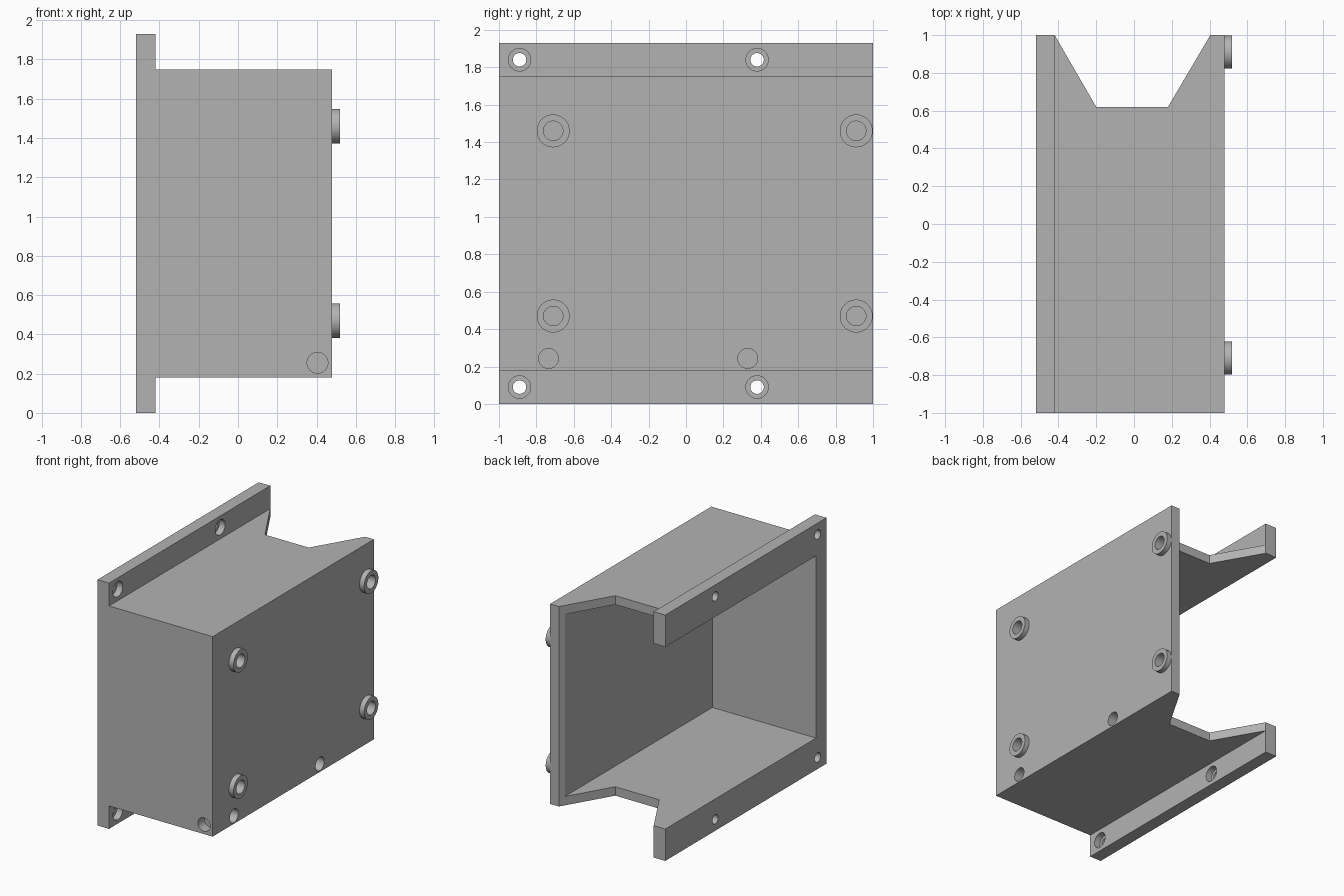
import bpy, bmesh
from mathutils import Matrix, Vector

if "Cube" in bpy.data.objects:
    bpy.data.objects.remove(bpy.data.objects["Cube"], do_unlink=True)

grey = bpy.data.materials.new("plain grey")
grey.use_nodes = True
grey.diffuse_color = (0.45, 0.45, 0.45, 1)
grey.node_tree.nodes["Principled BSDF"].inputs["Base Color"].default_value = grey.diffuse_color


def make(name, bm):
    bmesh.ops.recalc_face_normals(bm, faces=bm.faces)
    mesh = bpy.data.meshes.new(name)
    bm.to_mesh(mesh)
    bm.free()
    mesh.materials.append(grey)
    obj = bpy.data.objects.new(name, mesh)
    bpy.context.collection.objects.link(obj)
    return obj


def prism(name, points, sweep):
    """Extrude a closed outline along a vector."""
    bm = bmesh.new()
    face = bm.faces.new([bm.verts.new(p) for p in points])
    new = bmesh.ops.extrude_face_region(bm, geom=[face])["geom"]
    bmesh.ops.translate(bm, vec=sweep, verts=[v for v in new if isinstance(v, bmesh.types.BMVert)])
    return make(name, bm)


def rod(name, start, end, radius):
    """Round bar between two points."""
    start, end = Vector(start), Vector(end)
    axis = end - start
    turn = axis.to_track_quat('Z', 'Y').to_matrix().to_4x4()
    bm = bmesh.new()
    bmesh.ops.create_cone(bm, cap_ends=True, segments=48, radius1=radius, radius2=radius,
                          depth=axis.length, matrix=Matrix.Translation((start + end) / 2) @ turn)
    return make(name, bm)


def cut(target, cutter):
    """Subtract the cutter, then discard it."""
    cutter.hide_render = True
    mod = target.modifiers.new("cut", 'BOOLEAN')
    mod.operation, mod.solver, mod.object = 'DIFFERENCE', 'EXACT', cutter
    bpy.context.view_layer.objects.active = target
    bpy.ops.object.modifier_apply(modifier=mod.name)
    bpy.data.objects.remove(cutter, do_unlink=True)


BACK, FLANGE, WALL, TIP = -0.52, -0.42, 0.48, 0.52
LOW, HIGH, TOP = 0.18, 1.75, 1.93

# Housing: box with a mounting flange along its top and bottom
outline = [(BACK, 0), (FLANGE, 0), (FLANGE, LOW), (WALL, LOW),
           (WALL, HIGH), (FLANGE, HIGH), (FLANGE, TOP), (BACK, TOP)]
housing = prism("housing", [(x, -1, z) for x, z in outline], (0, 2, 0))

# Cavity, open on the flange side and at the rear
cavity = [(-1, -0.87), (0.38, -0.87), (0.38, 1.5), (-1, 1.5)]
cut(housing, prism("cavity", [(x, y, 0.25) for x, y in cavity], (0, 0, 1.43)))

# Tapered notch through the rear edges
notch = [(FLANGE, 1), (-0.2, 0.62), (0.18, 0.62), (0.404, 1), (0.404, 1.2), (FLANGE, 1.2)]
cut(housing, prism("notch", [(x, y, -0.5) for x, y in notch], (0, 0, 3)))

# Counterbored flange screw holes
for y in (-0.89, 0.38):
    for z in (0.09, 1.84):
        cut(housing, rod("screw_hole", (-1, y, z), (0, y, z), 0.036))
        cut(housing, rod("counterbore", (-0.47, y, z), (0, y, z), 0.06))

# Blind holes near the lower edge
for y in (-0.735, 0.33):
    cut(housing, rod("side_hole", (0.41, y, 0.243), (0.7, y, 0.243), 0.053))
cut(housing, rod("front_hole", (0.405, -0.92, 0.255), (0.405, -1.3, 0.255), 0.053))

# Ring bosses with blind bores
bosses = []
for y, side in ((-0.71, "front"), (0.91, "rear")):
    for z, level in ((0.47, "lower"), (1.46, "upper")):
        boss = rod(f"{side}_{level}_boss", (WALL, y, z), (TIP, y, z), 0.088)
        for part in (boss, housing):
            cut(part, rod("bore", (0.44, y, z), (0.7, y, z), 0.052))
        bosses.append(boss)

# Smooth the round walls and keep the edges crisp
bpy.ops.object.select_all(action='DESELECT')
for obj in [housing] + bosses:
    obj.select_set(True)
bpy.context.view_layer.objects.active = housing
bpy.ops.object.shade_smooth_by_angle(angle=0.5)
